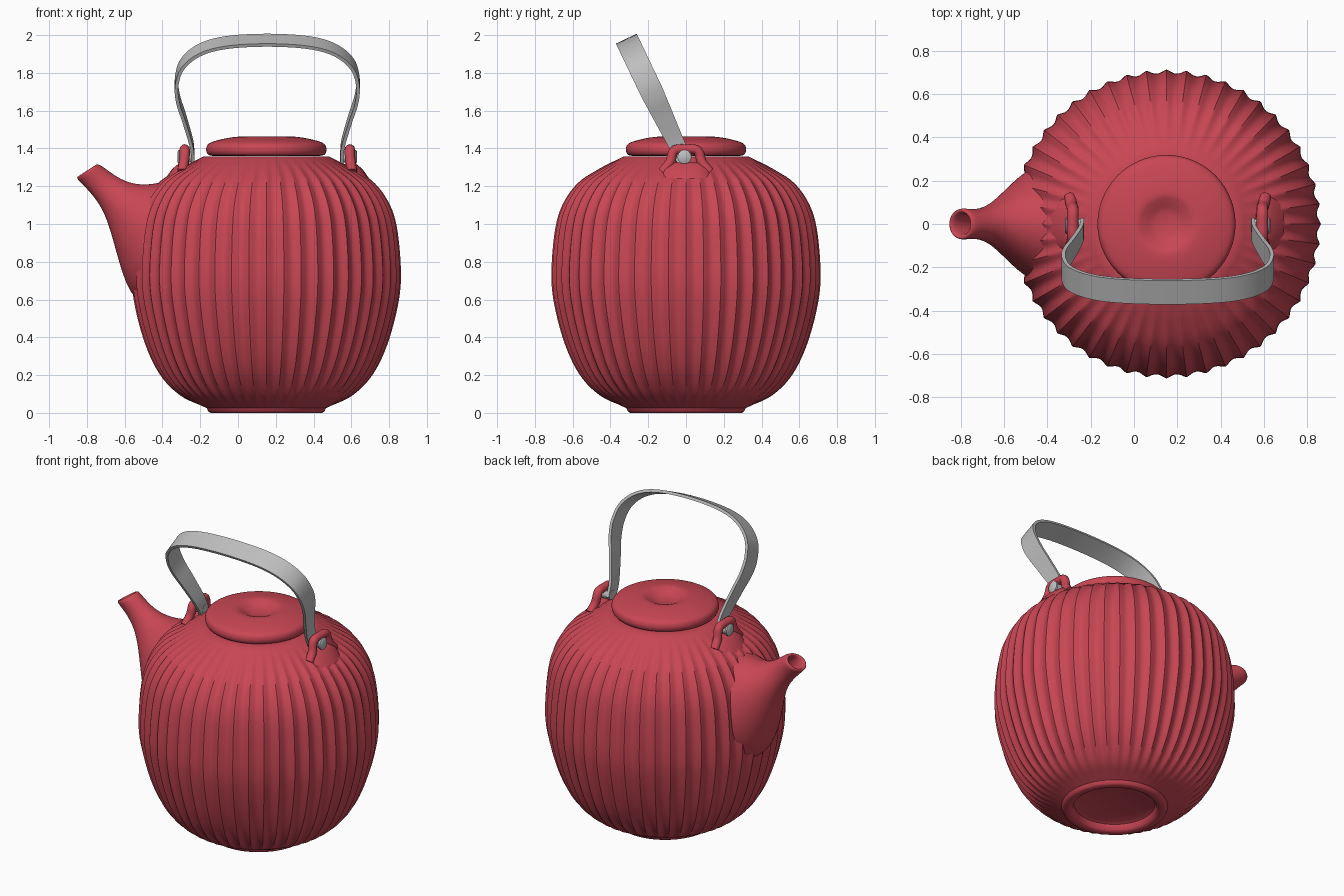
import bpy, math
from mathutils import Vector

if "Cube" in bpy.data.objects:
    bpy.data.objects.remove(bpy.data.objects["Cube"])

CX = 0.15          # axis of the pot
RIBS = 48


def material(name, rgb, rough, metal=0.0):
    m = bpy.data.materials.new(name)
    m.use_nodes = True
    m.diffuse_color = (*rgb, 1)
    b = m.node_tree.nodes["Principled BSDF"]
    b.inputs["Base Color"].default_value = (*rgb, 1)
    b.inputs["Roughness"].default_value = rough
    b.inputs["Metallic"].default_value = metal
    return m


RED = material("red glaze", (0.58, 0.062, 0.088), 0.5)
STEEL = material("grey steel", (0.52, 0.52, 0.52), 0.4)


def spline(points, n):
    """Catmull-Rom curve through the points, n steps per span."""
    p = [Vector(q) for q in points]
    p = [2 * p[0] - p[1]] + p + [2 * p[-1] - p[-2]]
    out = []
    for a, b, c, d in zip(p, p[1:], p[2:], p[3:]):
        for i in range(n):
            t = i / n
            out.append(0.5 * (2 * b + (c - a) * t + (2 * a - 5 * b + 4 * c - d) * t * t
                              + (3 * b - a - 3 * c + d) * t ** 3))
    return out + [p[-2]]


def make(name, verts, faces, mat, angle=40):
    me = bpy.data.meshes.new(name)
    me.from_pydata([tuple(v) for v in verts], [], faces)
    me.materials.append(mat)
    me.update()
    ob = bpy.data.objects.new(name, me)
    bpy.context.collection.objects.link(ob)
    bpy.ops.object.select_all(action='DESELECT')
    ob.select_set(True)
    bpy.context.view_layer.objects.active = ob
    bpy.ops.object.mode_set(mode='EDIT')
    bpy.ops.mesh.select_all(action='SELECT')
    bpy.ops.mesh.normals_make_consistent(inside=False)
    bpy.ops.object.mode_set(mode='OBJECT')
    bpy.ops.object.shade_smooth_by_angle(angle=math.radians(angle))
    return ob


def skin(name, rings, mat, caps=True, angle=40):
    """Join equal closed rings of points into a surface."""
    n = len(rings[0])
    verts = [v for r in rings for v in r]
    faces = [(k * n + i, k * n + (i + 1) % n, (k + 1) * n + (i + 1) % n, (k + 1) * n + i)
             for k in range(len(rings) - 1) for i in range(n)]
    if caps:
        faces += [tuple(range(n)), tuple(range(len(verts) - n, len(verts)))]
    return make(name, verts, faces, mat, angle)


def lathe(name, profile, segs, mat, ripple=lambda z, a: 0):
    rings = []
    for r, z in profile:
        ring = []
        for i in range(segs):
            a = 2 * math.pi * i / segs
            q = r + ripple(z, a)
            ring.append((CX + q * math.cos(a), q * math.sin(a), z))
        rings.append(ring)
    return skin(name, rings, mat)


# Fluted body with a recessed foot
def flute(z, a):
    fade = max(0, min(1, (z - 0.04) / 0.1, (1.345 - z) / 0.1))
    return 0.018 * fade * (0.55 - abs(math.sin(a * RIBS / 2)) ** 1.3)


foot = [(0.02, 0.05), (0.22, 0.05), (0.24, 0.04), (0.25, 0.01), (0.265, 0),
        (0.295, 0), (0.308, 0.008), (0.315, 0.025)]
wall = spline([(0.335, 0.034), (0.45, 0.092), (0.555, 0.205), (0.63, 0.36), (0.685, 0.56),
               (0.703, 0.73), (0.685, 0.96), (0.645, 1.10), (0.565, 1.215),
               (0.45, 1.295), (0.36, 1.343)], 5)
rim = [(0.335, 1.356), (0.30, 1.358), (0.02, 1.358)]
lathe("body", foot + [tuple(p) for p in wall] + rim, RIBS * 8, RED, flute)

# Lid with a finger dimple
lid = spline([(0.004, 1.424), (0.06, 1.431), (0.105, 1.451), (0.14, 1.462), (0.2, 1.456),
              (0.27, 1.44), (0.305, 1.425), (0.317, 1.405), (0.317, 1.383),
              (0.306, 1.366), (0.28, 1.36)], 4)
lathe("lid", [tuple(p) for p in lid], 96, RED)

# Spout: upper point, lower point and half width of each section
sections = [((-0.743, 1.322), (-0.862, 1.245), 0.077),
            ((-0.70, 1.293), (-0.815, 1.203), 0.067),
            ((-0.64, 1.248), (-0.755, 1.135), 0.072),
            ((-0.57, 1.216), (-0.708, 1.06), 0.10),
            ((-0.49, 1.207), (-0.668, 0.94), 0.15),
            ((-0.40, 1.222), (-0.625, 0.77), 0.215),
            ((-0.32, 1.25), (-0.56, 0.59), 0.28),
            ((-0.20, 1.22), (-0.44, 0.55), 0.28)]


def oval(sec, scale=1.0, n=24):
    top, low = Vector((sec[0][0], 0, sec[0][1])), Vector((sec[1][0], 0, sec[1][1]))
    mid, half = (top + low) / 2, (top - low) / 2 * scale
    side = Vector((0, sec[2] * scale, 0))
    return [mid + half * math.cos(2 * math.pi * i / n) + side * math.sin(2 * math.pi * i / n)
            for i in range(n)]


inner = [oval(sections[k], 0.66) for k in (3, 2, 1, 0)]
spout = skin("spout", inner + [oval(s) for s in sections], RED, caps=False, angle=180)
spout.modifiers.new("smooth", 'SUBSURF').levels = 2
spout.modifiers["smooth"].render_levels = 2

# Carrying handle: a flat band leaning forward
LEAN = math.radians(25.5)
HX = 0.155
ALONG = Vector((0, -math.sin(LEAN), math.cos(LEAN)))
ACROSS = Vector((0, math.cos(LEAN), math.sin(LEAN)))
half = [(0.395, 1.335), (0.40, 1.42), (0.44, 1.56), (0.472, 1.66), (0.48, 1.75),
        (0.45, 1.845), (0.36, 1.92), (0.22, 1.96), (0, 1.973)]
path = spline(half + [(-x, z) for x, z in half[-2::-1]], 6)
rings = []
for i, p in enumerate(path):
    t = (path[min(i + 1, len(path) - 1)] - path[max(i - 1, 0)]).normalized()
    out = Vector((t.y, 0, 0)) - ALONG * t.x
    c = Vector((HX + p.x, -0.015, 1.35)) + ALONG * ((p.y - 1.35) / math.cos(LEAN))
    w = 0.04 + 0.021 * min(1, max(0, (p.y - 1.35) / 0.35))
    rings.append([c + ACROSS * w * a + out * 0.009 * b
                  for a, b in ((-1, -1), (1, -1), (1, 1), (-1, 1))])
skin("handle", rings, STEEL)

# Lugs on the shoulder and the pins through them
arch = spline([(-0.125, 1.275), (-0.085, 1.325), (-0.07, 1.375), (-0.05, 1.394), (0, 1.396),
               (0.05, 1.394), (0.07, 1.375), (0.085, 1.325), (0.125, 1.275)], 4)
for side, label in ((1, "left"), (-1, "right")):
    rings = []
    for i, p in enumerate(arch):
        t = (arch[min(i + 1, len(arch) - 1)] - arch[max(i - 1, 0)]).normalized()
        x = HX + side * (0.437 + 0.15 * max(0, 1.36 - p.y))
        rings.append([(x + 0.027 * math.cos(a), p.x - t.y * 0.026 * math.sin(a),
                       p.y + t.x * 0.026 * math.sin(a))
                      for a in (math.pi * k / 6 for k in range(12))])
    skin(label + "_lug", rings, RED)
    pin = [(0.385, 0.030), (0.455, 0.030), (0.456, 0.038), (0.468, 0.038), (0.474, 0.03)]
    skin(label + "_pin", [[(HX + side * x, -0.008 + r * math.cos(a), 1.355 + r * math.sin(a))
                           for a in (math.pi * k / 6 for k in range(12))] for x, r in pin], STEEL)

    # Sloped clay pad under the lug
    pad = []
    for k, (w, d, z) in enumerate([(0.15, 0.10, 1.24), (0.13, 0.065, 1.29),
                                   (0.10, 0.035, 1.315), (0.07, 0.022, 1.325)]):
        pad.append([(HX + side * 0.44 + d * math.cos(a), w * math.sin(a), z)
                    for a in (math.pi * j / 10 for j in range(20))])
    skin(label + "_lug_base", pad, RED)
